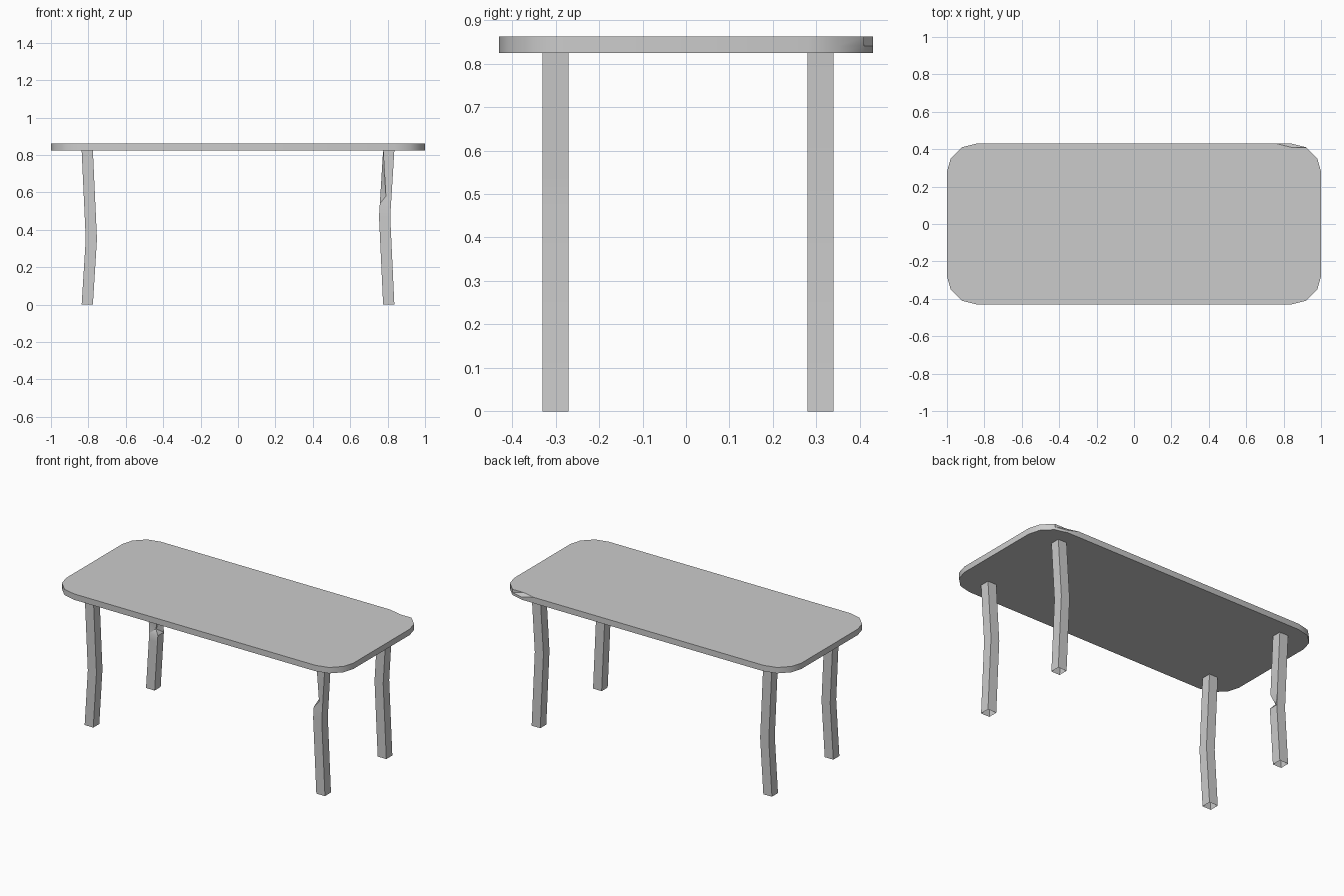
import bpy
import bmesh
import math

cube = bpy.data.objects.get("Cube")
if cube:
    bpy.data.objects.remove(cube, do_unlink=True)

grey = bpy.data.materials.new("plain grey")
grey.use_nodes = True
grey.diffuse_color = (0.6, 0.6, 0.6, 1)
grey.node_tree.nodes["Principled BSDF"].inputs["Base Color"].default_value = (0.6, 0.6, 0.6, 1)

TOP_Z, UNDER_Z, CHIP_Z = 0.862, 0.825, 0.841


def loft(name, rings, cap):
    """Skin a stack of equal counter-clockwise rings, optionally capping the ends."""
    bm = bmesh.new()
    loops = [[bm.verts.new(p) for p in ring] for ring in rings]
    n = len(loops[0])
    for low, high in zip(loops, loops[1:]):
        for i in range(n):
            j = (i + 1) % n
            bm.faces.new((low[i], low[j], high[j], high[i]))
    if cap:
        bm.faces.new(loops[0][::-1])
        bm.faces.new(loops[-1])
    # Split warped sides along the inward crease
    bm.normal_update()
    warped = []
    for f in bm.faces:
        if len(f.verts) == 4:
            a, b, c, d = (v.co for v in f.verts)
            if abs((b - a).cross(c - a).dot(d - a)) > 1e-6:
                warped.append(f)
    bmesh.ops.triangulate(bm, faces=warped, quad_method='SHORT_EDGE')
    mesh = bpy.data.meshes.new(name)
    bm.to_mesh(mesh)
    bm.free()
    mesh.materials.append(grey)
    obj = bpy.data.objects.new(name, mesh)
    bpy.context.collection.objects.link(obj)
    bpy.ops.object.select_all(action='DESELECT')
    obj.select_set(True)
    bpy.context.view_layer.objects.active = obj
    bpy.ops.object.shade_smooth_by_angle(angle=math.radians(35))
    return obj


# Tabletop: rounded rectangle with a small chip at the back left corner
corner = [(1, 0.28), (0.98, 0.35), (0.92, 0.41), (0.84, 0.43)]
outline = corner + [(0.76, 0.43)]
outline += [(-x, y) for x, y in reversed(corner)]
outline += [(-x, -y) for x, y in corner]
outline += [(x, -y) for x, y in reversed(corner)]
chipped = [(0.84, 0.41) if p == (0.84, 0.43) else p for p in outline]
loft("tabletop", [[(x, y, z) for x, y in ring] for ring, z in
                  ((outline, UNDER_Z), (outline, CHIP_Z), (chipped, TOP_Z))], True)


def leg(name, side, y, bend_z, dents=()):
    """Square leg bowed inward; each dent is (height, inward x, inward y)
    and moves the inner front edge."""
    half, bow = 0.03, 0.022
    levels = [(0, 0, 0), (bend_z, 0, 0), (UNDER_Z, 0, 0)] + list(dents)
    rings = []
    for z, dx, dy in sorted(levels):
        t = z / bend_z if z < bend_z else (UNDER_Z - z) / (UNDER_Z - bend_z)
        cx = side * (0.806 - bow * t)
        ring = []
        for sx, sy in ((-1, -1), (1, -1), (1, 1), (-1, 1)):
            inner_front = sx == -side and sy == -1
            ring.append((cx + sx * half + (side * dx if inner_front else 0),
                         y + sy * half + (dy if inner_front else 0), z))
        rings.append(ring)
    return loft(name, rings, False)


# Four open-ended legs, two of them with a gouged edge
leg("front_left_leg", 1, -0.3, 0.47, [(0.54, 0, 0), (0.58, 0.03, 0.006)])
leg("back_left_leg", 1, 0.31, 0.47)
leg("front_right_leg", -1, -0.3, 0.35)
leg("back_right_leg", -1, 0.31, 0.35, [(0.31, 0, 0), (0.38, 0.024, 0.018), (0.44, 0, 0)])
